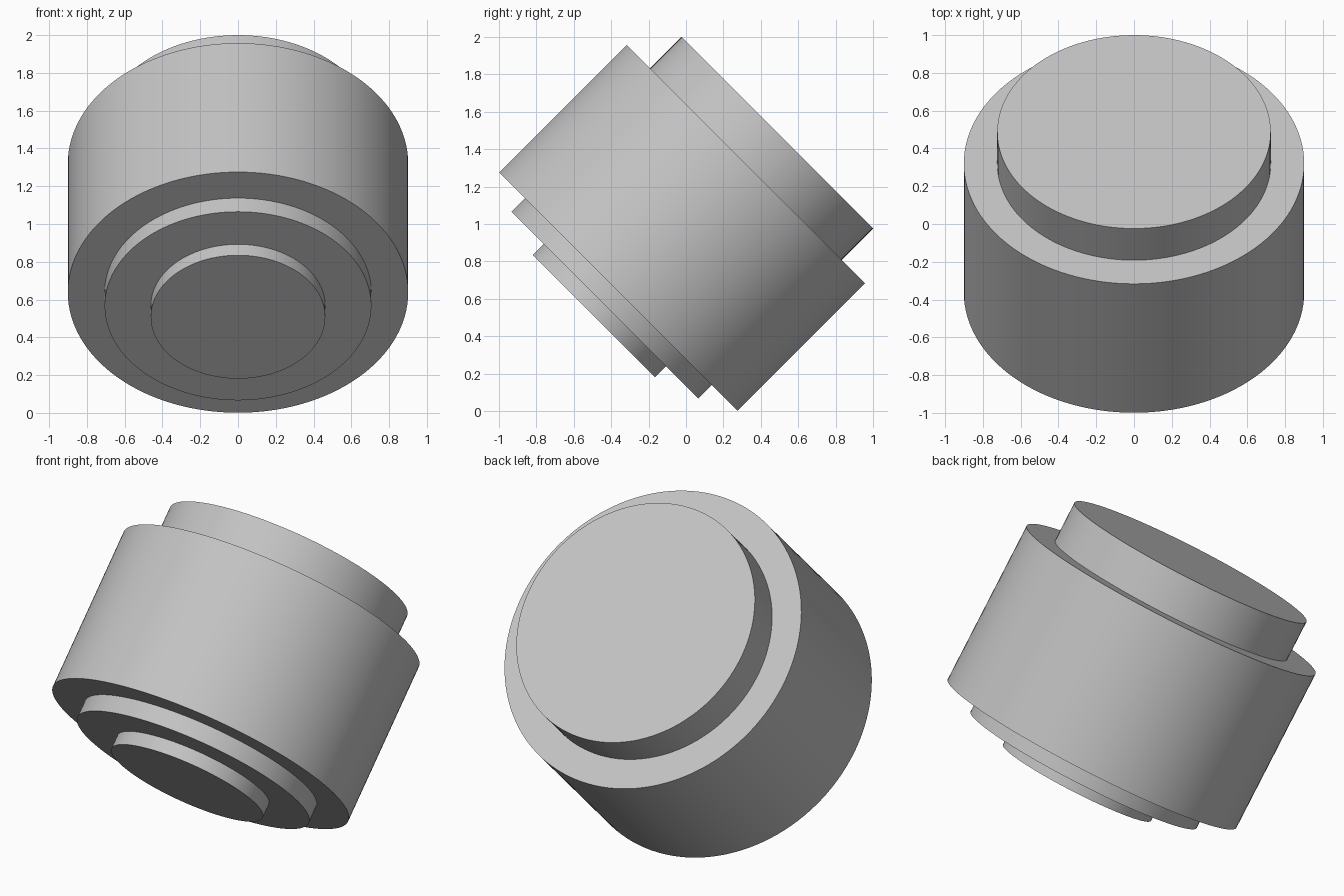
import bpy
import math
from mathutils import Vector

cube = bpy.data.objects.get("Cube")
if cube:
    bpy.data.objects.remove(cube, do_unlink=True)

# Single plain grey
GREY = (0.55, 0.55, 0.55, 1.0)
grey = bpy.data.materials.new("plain grey")
grey.use_nodes = True
grey.diffuse_color = GREY
grey.node_tree.nodes["Principled BSDF"].inputs["Base Color"].default_value = GREY

# All discs share one axis, leaning back 45 degrees through the centre
TILT = math.radians(-45)
AXIS = Vector((0, 1, 1)).normalized()
CENTRE = Vector((0, 0, 1))


def disc(name, radius, start, end):
    """Cylinder between two distances along the tilted axis."""
    bpy.ops.mesh.primitive_cylinder_add(
        vertices=128, radius=radius, depth=end - start,
        location=CENTRE + AXIS * (start + end) / 2, rotation=(TILT, 0, 0))
    obj = bpy.context.object
    obj.name = name
    obj.data.materials.append(grey)
    bpy.ops.object.shade_smooth_by_angle(angle=math.radians(30))
    return obj


# Stepped stack, from the low front end to the high back end
BODY_START, BODY_END = -0.512, 0.453
disc("front_button", 0.462, -0.696, -0.614)
disc("front_step", 0.706, -0.614, BODY_START)
disc("main_body", 0.901, BODY_START, BODY_END)
disc("back_cap", 0.724, BODY_END, 0.69)
